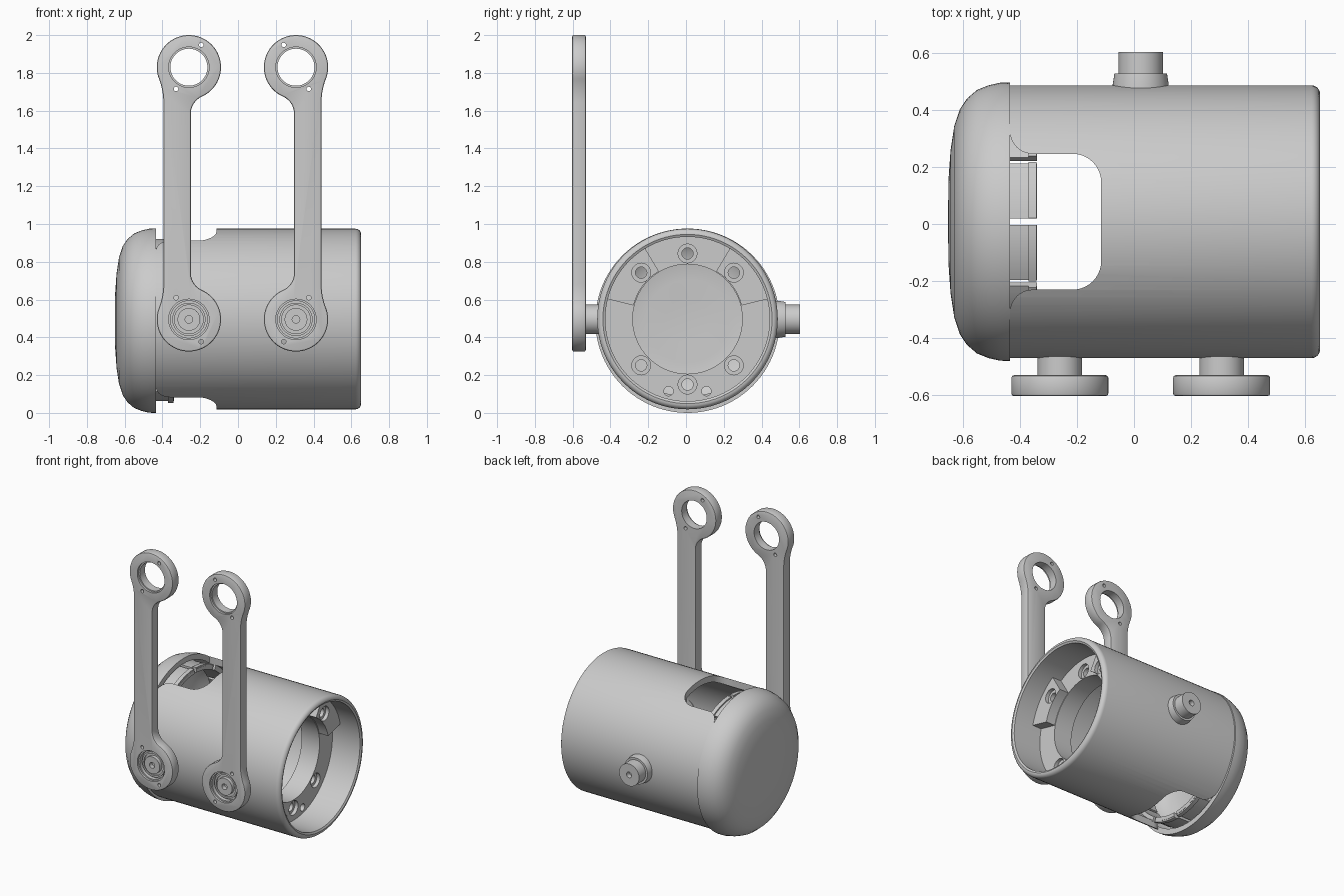
import bpy, bmesh
from math import sin, cos, pi, atan2, sqrt, radians

cube = bpy.data.objects.get("Cube")
if cube:
    bpy.data.objects.remove(cube)

grey = bpy.data.materials.new("plain grey")
grey.use_nodes = True
grey.diffuse_color = (0.6, 0.6, 0.6, 1)
for node in grey.node_tree.nodes:
    if node.type == 'BSDF_PRINCIPLED':
        node.inputs["Base Color"].default_value = (0.6, 0.6, 0.6, 1)

CY, BODY_Z, CAP_Z = 0.008, 0.497, 0.488     # tube axis
ARM_MID = 0.0235                            # plane the arms mirror across


def finish(name, bm):
    bmesh.ops.remove_doubles(bm, verts=bm.verts, dist=1e-5)
    bmesh.ops.recalc_face_normals(bm, faces=bm.faces)
    mesh = bpy.data.meshes.new(name)
    bm.to_mesh(mesh)
    bm.free()
    mesh.materials.append(grey)
    obj = bpy.data.objects.new(name, mesh)
    bpy.context.collection.objects.link(obj)
    return obj


def activate(obj):
    bpy.ops.object.select_all(action='DESELECT')
    obj.select_set(True)
    bpy.context.view_layer.objects.active = obj


def smooth(obj):
    activate(obj)
    bpy.ops.object.shade_smooth_by_angle(angle=radians(30))


def arc(u, v, r, a0, a1, n=10):
    return [(u + r * cos(a0 + (a1 - a0) * i / n), v + r * sin(a0 + (a1 - a0) * i / n))
            for i in range(n + 1)]


def lathe(name, profile, axis, center, steps=96, closed=False):
    """Revolve (distance along axis, radius) points about the x or y axis."""
    bm = bmesh.new()
    rings = []
    for t, r in profile:
        ring = []
        for k in range(steps):
            a, b = r * cos(2 * pi * k / steps), r * sin(2 * pi * k / steps)
            co = (t, center[0] + a, center[1] + b) if axis == 'x' else (center[0] + a, t, center[1] + b)
            ring.append(bm.verts.new(co))
        rings.append(ring)
    pairs = list(zip(rings, rings[1:]))
    if closed:
        pairs.append((rings[-1], rings[0]))
    for p, q in pairs:
        for k in range(steps):
            m = (k + 1) % steps
            bm.faces.new((p[k], p[m], q[m], q[k]))
    if not closed:
        bm.faces.new(rings[0])
        bm.faces.new(rings[-1])
    return finish(name, bm)


def prism(name, outline, w0, w1, place):
    """Extrude a flat outline; place maps (u, v, w) to a position."""
    bm = bmesh.new()
    low = [bm.verts.new(place(u, v, w0)) for u, v in outline]
    high = [bm.verts.new(place(u, v, w1)) for u, v in outline]
    bm.faces.new(low)
    bm.faces.new(high)
    for i in range(len(low)):
        j = (i + 1) % len(low)
        bm.faces.new((low[i], low[j], high[j], high[i]))
    return finish(name, bm)


def apply(obj, mod):
    activate(obj)
    bpy.ops.object.modifier_apply(modifier=mod.name)


def cut(obj, cutters):
    for c in cutters:
        c.hide_render = True
        mod = obj.modifiers.new("cut", 'BOOLEAN')
        mod.operation, mod.solver, mod.object = 'DIFFERENCE', 'EXACT', c
        apply(obj, mod)


def sector(r0, r1, a0, a1, n=8):
    return arc(0, 0, r1, a0, a1, n) + arc(0, 0, r0, a1, a0, n)


# Tubular body with a recessed inner flange
FLOOR, RAISED = 0.43, 0.50
profile = [(-0.435, 0.435), (-0.435, 0.478)]
profile += arc(0.622, 0.448, 0.03, pi / 2, 0, 6)
profile += [(0.645, 0.435), (FLOOR, 0.435), (FLOOR, 0.29), (0.29, 0.29), (0.29, 0.435)]
body = lathe("body_tube", profile, 'x', (CY, BODY_Z), closed=True)

# Window through the top and bottom of the tube
H = 0.238
half = [(-0.6, H + 0.08)] + arc(-0.355, H + 0.08, 0.08, pi, 1.5 * pi)
half += arc(-0.215, H - 0.1, 0.1, pi / 2, 0)
window = prism("window_cutter", half + [(u, -v) for u, v in reversed(half)], -0.2, 1.2,
               lambda u, v, w: (u, CY + v, w))

# Raised flange pads on both upper sides
pads = [prism("flange_pad", sector(0.295, 0.437, radians(a), radians(a + 45)), FLOOR - 0.01, RAISED,
              lambda u, v, w: (w, CY + u, BODY_Z + v)) for a in (14, 121)]

# Counterbored screw holes and two small vent holes
holes = []
for a in (45, 90, 135, 225, 270, 315):
    level = RAISED if a in (45, 135) else FLOOR
    c = (CY + 0.347 * cos(radians(a)), BODY_Z + 0.347 * sin(radians(a)))
    holes.append(lathe("screw_cutter", [(0.2, 0.03), (level - 0.025, 0.03), (level - 0.025, 0.05), (0.56, 0.05)],
                       'x', c, 24))
for s in (-1, 1):
    holes.append(lathe("vent_cutter", [(0.2, 0.025), (0.56, 0.025)], 'x', (CY + 0.1 * s, 0.115), 20))
cut(body, [window] + holes)
for pad in pads:
    cut(pad, holes)
for obj in [body] + pads:
    smooth(obj)

# Domed end cap, a thin shell
dome = [(-0.435, 0.488), (-0.47, 0.487), (-0.51, 0.478), (-0.55, 0.462), (-0.585, 0.432), (-0.61, 0.395),
        (-0.63, 0.335), (-0.643, 0.25), (-0.65, 0.15), (-0.652, 0.0)]
inner = [(x + 0.03 if r < 0.3 else x + 0.018, max(r - 0.03, 0)) for x, r in reversed(dome[1:])]
cap = lathe("end_cap", dome + inner + [(-0.435, 0.45)], 'x', (CY, CAP_Z), closed=True)
smooth(cap)

# Snap clips around the cap, each with a hooked lip
for k in range(12):
    a0, a1 = radians(30 * k + 1.6), radians(30 * k + 28.4)
    place = lambda u, v, w: (w, CY + u, CAP_Z + 0.004 + v)
    smooth(prism("snap_clip", sector(0.405, 0.43, a0, a1), -0.49, -0.34, place))
    smooth(prism("snap_clip_lip", sector(0.425, 0.44, a0, a1), -0.37, -0.342, place))


# Arm outline: two rings joined by an offset shank with filleted necks
R, MID, REACH = 0.17, 1.1625, 0.6675
fi, fo, ui, uo = 0.1, 0.35, 0.01, -0.135
ci, co = ui + fi, uo - fo
di, do = sqrt((R + fi) ** 2 - ci ** 2), sqrt((R + fo) ** 2 - co ** 2)
top = arc(ci, -di, fi, pi, atan2(di, -ci))[:-1]
top += arc(0, 0, R, atan2(-di, ci), atan2(-do, co) + 2 * pi, 56)
top += arc(co, -do, fo, atan2(do, -co), 0)[1:]
top = [(u, v + REACH) for u, v in top]
outline = top + [(u, -v) for u, v in reversed(top)]

for side, label in ((1, "right"), (-1, "left")):
    px = ARM_MID - side * 0.2835
    arm = prism(label + "_arm", outline, -0.603, -0.53, lambda u, v, w: (px + side * u, w, MID + v))
    bevel = arm.modifiers.new("edge", 'BEVEL')
    bevel.width, bevel.segments, bevel.limit_method, bevel.angle_limit = 0.009, 2, 'ANGLE', radians(50)
    apply(arm, bevel)
    cutters = []
    for s in (1, -1):
        z = MID + s * REACH
        cutters.append(lathe("bore_cutter", [(-0.7, 0.107), (-0.588, 0.107), (-0.588, 0.098), (-0.45, 0.098)],
                             'y', (px, z), 48))
        for du, dv in ((0.065, 0.118), (-0.068, -0.115)):
            cutters.append(lathe("pin_hole_cutter", [(-0.7, 0.012), (-0.45, 0.012)],
                                 'y', (px + side * du, z + s * dv), 16))
    cut(arm, cutters)
    smooth(arm)
    for c in cutters:
        bpy.data.objects.remove(c)
    # Pivot pin joining the arm to the body
    smooth(lathe(label + "_pivot_pin",
                 [(-0.42, 0.078), (-0.535, 0.078), (-0.535, 0.099), (-0.56, 0.099), (-0.56, 0.088), (-0.575, 0.088),
                  (-0.575, 0.076), (-0.565, 0.076), (-0.565, 0.06), (-0.59, 0.06), (-0.59, 0.02), (-0.56, 0.02)],
                 'y', (px, MID - REACH), 48))

# Rear pivot pin with a collar
smooth(lathe("rear_pivot_pin",
             [(0.42, 0.098), (0.49, 0.098), (0.528, 0.092), (0.528, 0.078), (0.603, 0.078), (0.603, 0.02), (0.57, 0.02)],
             'y', (ARM_MID, MID - REACH), 48))

for c in [window] + holes:
    bpy.data.objects.remove(c)
